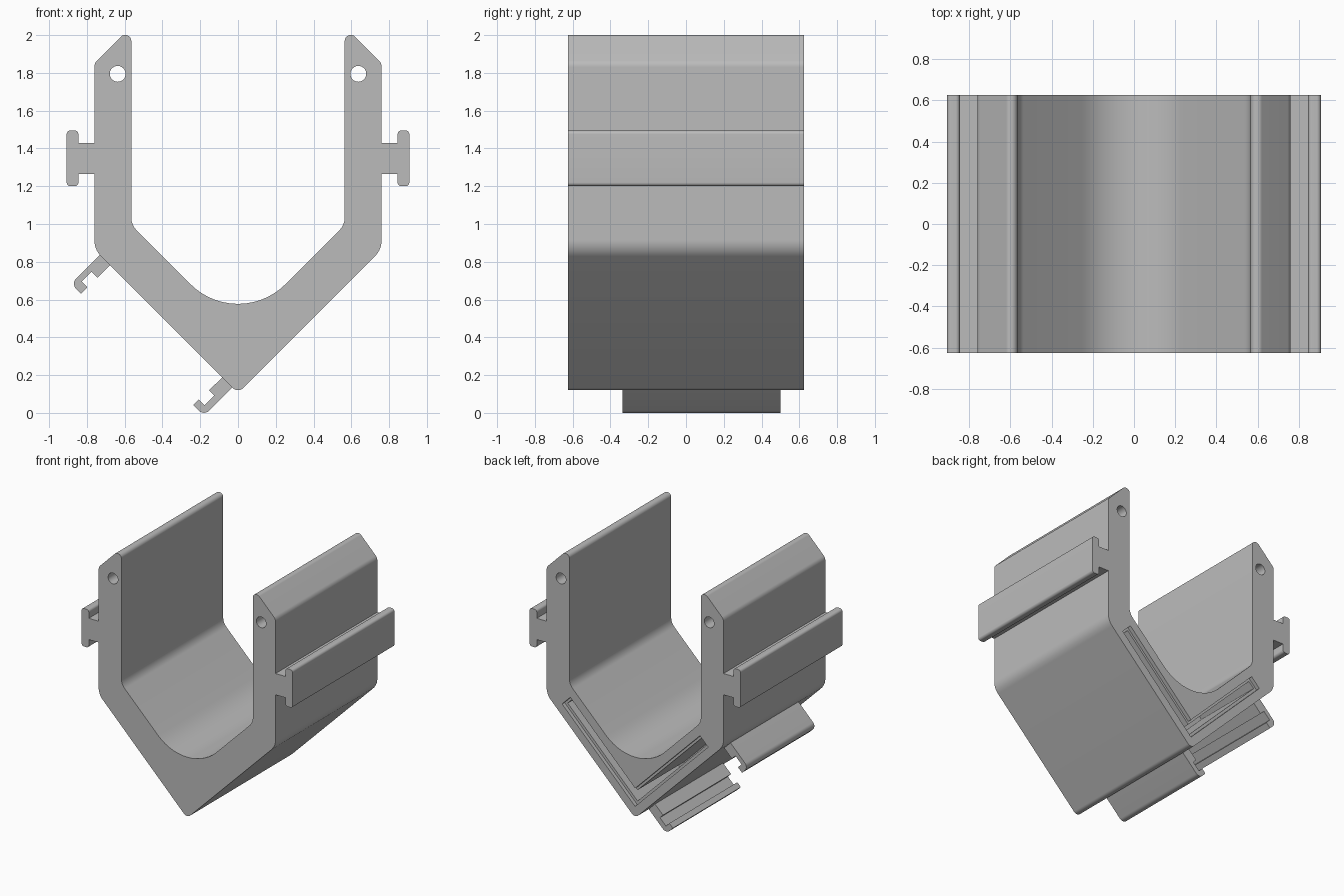
import bpy, bmesh, math
from mathutils import Vector

cube = bpy.data.objects.get("Cube")
if cube:
    bpy.data.objects.remove(cube, do_unlink=True)

grey = bpy.data.materials.new("plain_grey")
grey.use_nodes = True
grey.diffuse_color = (0.5, 0.5, 0.5, 1)
grey.node_tree.nodes["Principled BSDF"].inputs["Base Color"].default_value = (0.5, 0.5, 0.5, 1)

HALF = 0.625  # half length of the extrusion


def fillet(corners, steps=10):
    """Round each (x, z, radius) corner of a closed outline."""
    out = []
    n = len(corners)
    for i, (x, z, r) in enumerate(corners):
        p = Vector((x, z))
        if r == 0:
            out.append(p)
            continue
        a = (Vector(corners[i - 1][:2]) - p).normalized()
        b = (Vector(corners[(i + 1) % n][:2]) - p).normalized()
        half = a.angle(b) / 2
        centre = p + (a + b).normalized() * (r / math.sin(half))
        start = p + a * (r / math.tan(half)) - centre
        end = p + b * (r / math.tan(half)) - centre
        sweep = math.pi - 2 * half
        for k in range(steps + 1):
            t = k / steps
            out.append(centre + (start * math.sin((1 - t) * sweep)
                                 + end * math.sin(t * sweep)) / math.sin(sweep))
    return out


def prism(name, outline, y0=-HALF, y1=HALF):
    """Extrude an x-z outline along y."""
    bm = bmesh.new()
    face = bm.faces.new([bm.verts.new((p[0], y0, p[1])) for p in outline])
    ext = bmesh.ops.extrude_face_region(bm, geom=[face])
    moved = [g for g in ext["geom"] if isinstance(g, bmesh.types.BMVert)]
    bmesh.ops.translate(bm, verts=moved, vec=(0, y1 - y0, 0))
    bmesh.ops.recalc_face_normals(bm, faces=bm.faces)
    mesh = bpy.data.meshes.new(name)
    bm.to_mesh(mesh)
    bm.free()
    mesh.materials.append(grey)
    obj = bpy.data.objects.new(name, mesh)
    bpy.context.collection.objects.link(obj)
    return obj


def activate(obj):
    bpy.ops.object.select_all(action='DESELECT')
    obj.select_set(True)
    bpy.context.view_layer.objects.active = obj


def cut(obj, cutter):
    cutter.hide_render = True
    mod = obj.modifiers.new("cut", 'BOOLEAN')
    mod.operation = 'DIFFERENCE'
    mod.solver = 'EXACT'
    mod.object = cutter
    activate(obj)
    bpy.ops.object.modifier_apply(modifier=mod.name)
    bpy.data.objects.remove(cutter, do_unlink=True)


def smooth(obj):
    activate(obj)
    bpy.ops.object.shade_smooth_by_angle(angle=math.radians(30))


def mirrored(side):
    """Complete a half outline that starts and ends on the centre line."""
    return side + [(-x, z, r) for x, z, r in reversed(side) if x > 0]


# Cradle body: V-shaped base with two upright walls
half_body = [
    (0, 0.104, 0.04), (0.76, 0.864, 0.12), (0.76, 1.852, 0.05),
    (0.612, 2.0, 0.03), (0.565, 2.0, 0.03), (0.565, 0.995, 0.1), (0, 0.43, 0.355),
]
right_half = half_body[:-1]
left_half = [(-x, z, r) for x, z, r in reversed(right_half[1:])]
body = prism("cradle_body", fillet(right_half + [half_body[-1]] + left_half, 14))

# Pin holes near the wall tops
for s in (-1, 1):
    ring = [(s * 0.637 + 0.042 * math.cos(a), 1.795 + 0.042 * math.sin(a))
            for a in (math.tau * k / 32 for k in range(32))]
    cut(body, prism("hole_cutter", ring, -1, 1))


# V-shaped slot in the back end, with a shallow wider rim
def chevron(low, high, end):
    side = [((end - c) / 2, (end + c) / 2) for c in (low, high)]
    return [(0, low)] + side + [(0, high)] + [(-x, z) for x, z in reversed(side)]


cut(body, prism("slot_cutter", chevron(0.225, 0.31, 1.425), HALF - 0.6, 1))
cut(body, prism("rim_cutter", chevron(0.195, 0.335, 1.45), HALF - 0.03, 1))
smooth(body)

# T-shaped side rails
for s, label in ((-1, "right"), (1, "left")):
    rail = [(0.74, 1.265, 0), (0.845, 1.265, 0), (0.845, 1.2, 0.02), (0.907, 1.2, 0.02),
            (0.907, 1.495, 0.02), (0.845, 1.495, 0.02), (0.845, 1.43, 0), (0.74, 1.43, 0)]
    smooth(prism(label + "_rail", fillet([(s * x, z, r) for x, z, r in rail])))

# Hooked clips under the right slope
upper = [(-0.695, 0.874, 0), (-0.885, 0.684, 0.04), (-0.832, 0.631, 0), (-0.797, 0.664, 0),
         (-0.827, 0.695, 0), (-0.775, 0.747, 0), (-0.744, 0.716, 0), (-0.648, 0.812, 0)]
lower = [(-0.045, 0.225, 0), (-0.153, 0.12, 0), (-0.126, 0.093, 0), (-0.178, 0.041, 0),
         (-0.207, 0.071, 0), (-0.237, 0.041, 0), (-0.18, -0.016, 0.04), (0, 0.164, 0)]
for label, outline in (("upper_clip", upper), ("lower_clip", lower)):
    smooth(prism(label, fillet(outline), -0.335, 0.5))
